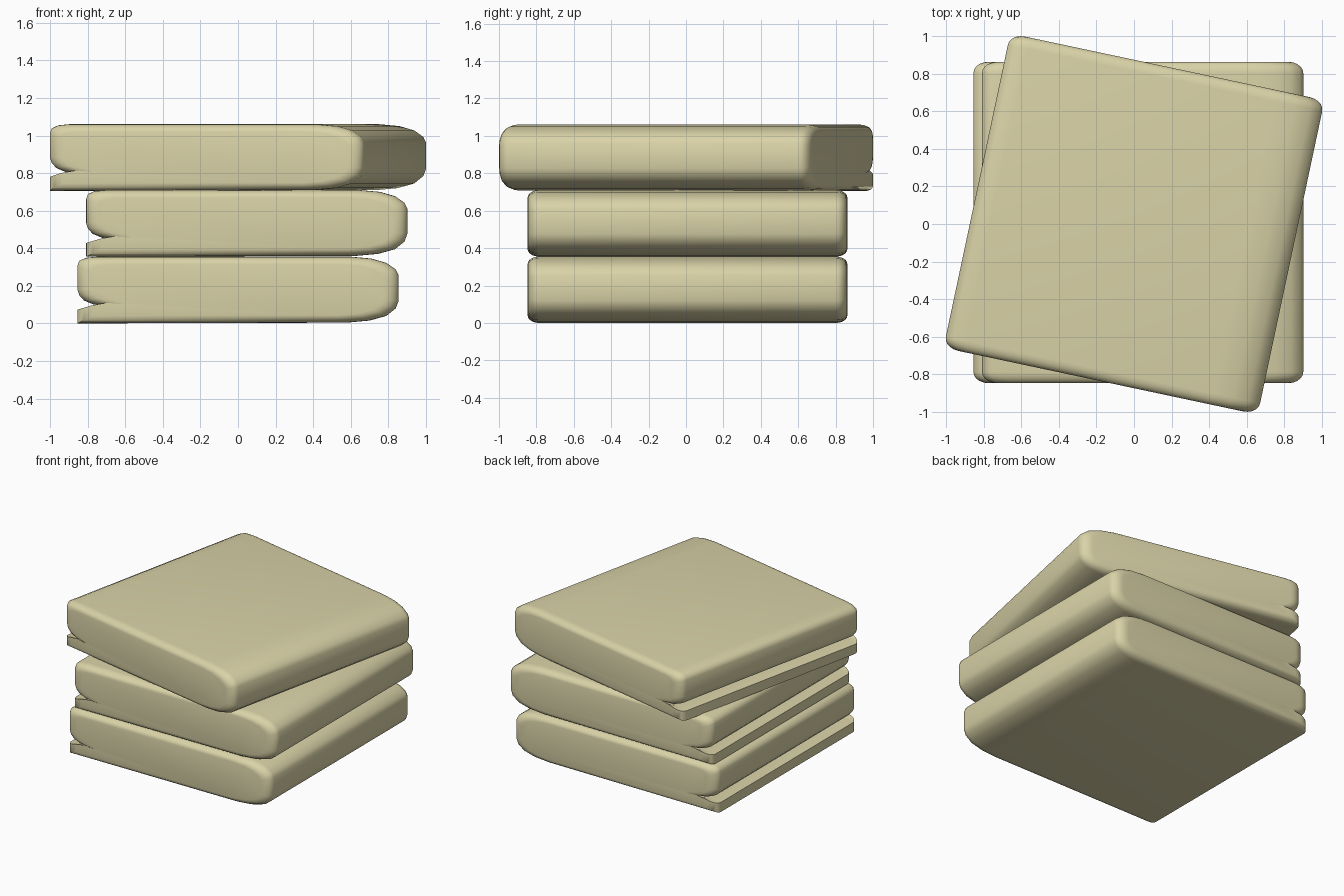
import bpy
import bmesh
from math import sin, cos, pi, radians

cube = bpy.data.objects.get("Cube")
if cube:
    bpy.data.objects.remove(cube, do_unlink=True)

# Soft cream cloth
cream = bpy.data.materials.new("cream_cloth")
cream.use_nodes = True
cream.diffuse_color = (0.70, 0.65, 0.39, 1)
cream.node_tree.nodes["Principled BSDF"].inputs["Base Color"].default_value = cream.diffuse_color

HALF, MID = 0.855, 0.178

# Folded section (x, z): round fold on +x, open fold with a loose flap on -x
SECTION = [
    (-0.855, 0.0), (0.58, 0.004), (0.70, 0.015), (0.79, 0.04), (0.84, 0.08),
    (0.855, 0.12), (0.855, 0.255), (0.84, 0.287), (0.79, 0.322), (0.71, 0.345),
    (0.60, 0.355), (-0.75, 0.355), (-0.81, 0.349), (-0.845, 0.333),
    (-0.855, 0.305), (-0.855, 0.18), (-0.845, 0.15), (-0.82, 0.122),
    (-0.77, 0.101), (-0.67, 0.088), (-0.67, 0.078), (-0.77, 0.09), (-0.855, 0.073),
]


def folded_cloth(name, x, y, z, turn):
    """Loft the folded section along y, shrinking it at both ends for soft rims."""
    bm = bmesh.new()
    steps = 5
    rim = [pi / 2 * i / steps for i in range(steps + 1)]
    stations = [(-1, a) for a in reversed(rim)] + [(1, a) for a in rim]
    rings = []
    for side, a in stations:
        shrink = 1 - cos(a)
        sx, sz = 1 - 0.08 * shrink / HALF, 1 - 0.04 * shrink / MID
        py = side * (HALF - 0.06 * (1 - sin(a)))
        rings.append([bm.verts.new((px * sx, py, MID + (pz - MID) * sz))
                      for px, pz in SECTION])
    n = len(SECTION)
    for r, s in zip(rings, rings[1:]):
        for i in range(n):
            j = (i + 1) % n
            bm.faces.new((r[i], r[j], s[j], s[i]))
    bm.faces.new(rings[0])
    bm.faces.new(rings[-1][::-1])
    bmesh.ops.recalc_face_normals(bm, faces=bm.faces)
    mesh = bpy.data.meshes.new(name)
    bm.to_mesh(mesh)
    bm.free()
    mesh.materials.append(cream)
    obj = bpy.data.objects.new(name, mesh)
    obj.location = (x, y, z)
    obj.rotation_euler.z = radians(turn)
    bpy.context.collection.objects.link(obj)
    bpy.ops.object.select_all(action="DESELECT")
    obj.select_set(True)
    bpy.context.view_layer.objects.active = obj
    bpy.ops.object.shade_smooth_by_angle(angle=radians(45))


# Stack of three, the top one turned
folded_cloth("bottom_folded_cloth", 0, 0.008, 0, 0)
folded_cloth("middle_folded_cloth", 0.046, 0.008, 0.355, 0)
folded_cloth("top_folded_cloth", 0, 0, 0.705, -12)
